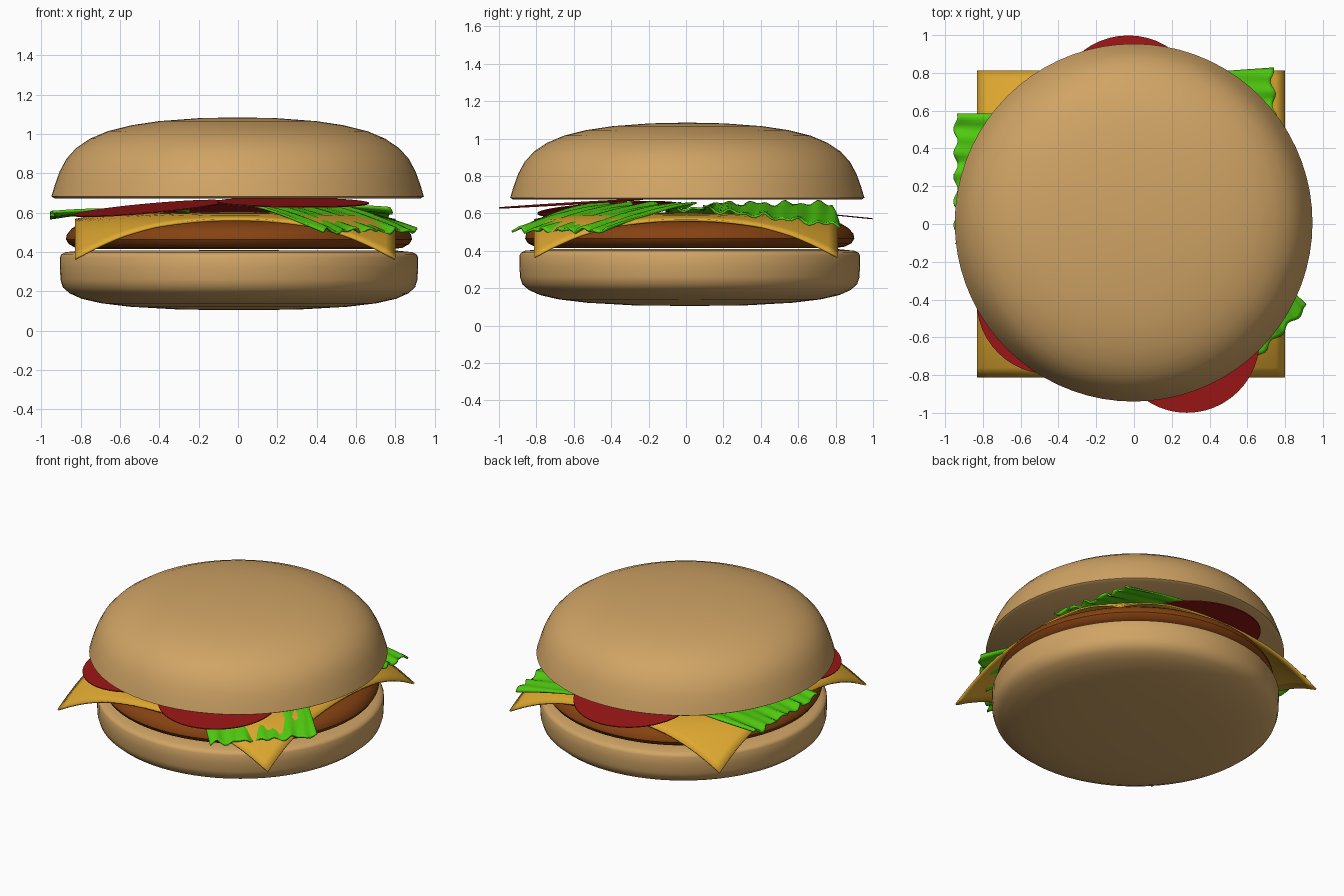
import bpy, math
from mathutils import Vector, Euler

if "Cube" in bpy.data.objects:
    bpy.data.objects.remove(bpy.data.objects["Cube"])

def material(name, rgb):
    m = bpy.data.materials.new(name)
    m.diffuse_color = (*rgb, 1)
    m.use_nodes = True
    m.node_tree.nodes["Principled BSDF"].inputs["Base Color"].default_value = m.diffuse_color
    return m

BUN = material("bun", (0.63, 0.37, 0.13))
MEAT = material("meat", (0.24, 0.055, 0.006))
CHEESE = material("cheese", (0.73, 0.39, 0.03))
TOMATO = material("tomato", (0.33, 0.008, 0.008))
LETTUCE = material("lettuce", (0.08, 0.6, 0.005))

def make(name, verts, faces, mat, angle=40):
    me = bpy.data.meshes.new(name)
    me.from_pydata(verts, [], faces)
    ob = bpy.data.objects.new(name, me)
    bpy.context.collection.objects.link(ob)
    me.materials.append(mat)
    bpy.ops.object.select_all(action='DESELECT')
    ob.select_set(True)
    bpy.context.view_layer.objects.active = ob
    bpy.ops.object.shade_smooth_by_angle(angle=math.radians(angle))
    return ob

def lathe(name, profile, centre, mat, n=72):
    """Turn a bottom-to-top (radius, z) profile; the end rings are capped."""
    verts = [(centre[0] + r * math.cos(2 * math.pi * i / n),
              centre[1] + r * math.sin(2 * math.pi * i / n), z)
             for r, z in profile for i in range(n)]
    faces = [(k * n + i, k * n + (i + 1) % n, (k + 1) * n + (i + 1) % n, (k + 1) * n + i)
             for k in range(len(profile) - 1) for i in range(n)]
    faces.append(tuple(reversed(range(n))))
    faces.append(tuple(range(len(verts) - n, len(verts))))
    return make(name, verts, faces, mat)

def lerp(table, t):
    """Linear lookup in a list of (key, value) pairs."""
    for (a, x), (b, y) in zip(table, table[1:]):
        if t <= b:
            return x + (y - x) * max(0, t - a) / (b - a)
    return table[-1][1]

def sheet(name, n, point, mat, thickness):
    """Square grid over u, v in -1..1, shaped by point(u, v) and thickened."""
    verts = [point(2 * i / n - 1, 2 * j / n - 1) for j in range(n + 1) for i in range(n + 1)]
    w = n + 1
    faces = [(j * w + i, j * w + i + 1, (j + 1) * w + i + 1, (j + 1) * w + i)
             for j in range(n) for i in range(n)]
    ob = make(name, verts, faces, mat)
    mod = ob.modifiers.new("thickness", 'SOLIDIFY')
    mod.thickness = thickness
    return ob

# Buns and patty
lathe("bottom_bun", [(0.02, 0.105), (0.3, 0.108), (0.55, 0.122), (0.7, 0.14), (0.8, 0.163),
                     (0.86, 0.19), (0.895, 0.22), (0.908, 0.26), (0.91, 0.32), (0.91, 0.375),
                     (0.902, 0.39), (0.88, 0.4), (0.8, 0.408), (0.02, 0.41)], (0.005, 0.02), BUN)
lathe("patty", [(0.02, 0.415), (0.78, 0.415), (0.83, 0.422), (0.865, 0.44), (0.88, 0.465),
                (0.875, 0.49), (0.85, 0.52), (0.81, 0.545), (0.74, 0.56), (0.02, 0.575)],
      (0.005, 0.02), MEAT)
lathe("top_bun", [(0.02, 0.675), (0.93, 0.673), (0.947, 0.683), (0.93, 0.74), (0.905, 0.81),
                  (0.87, 0.875), (0.82, 0.93), (0.75, 0.977), (0.66, 1.015), (0.54, 1.045),
                  (0.4, 1.066), (0.2, 1.081), (0.02, 1.085)], (-0.002, 0.007), BUN)

# Cheese slice draped over the patty
DRAPE = [(0, 0.605), (0.6, 0.598), (0.72, 0.588), (0.82, 0.568), (0.91, 0.533),
         (1.0, 0.482), (1.08, 0.425), (1.17, 0.355)]

def cheese_point(u, v):
    x, y = 0.815 * u, 0.812 * v
    return (x - 0.015, y, lerp(DRAPE, math.hypot(x, y)))

sheet("cheese_slice", 32, cheese_point, CHEESE, 0.012)

# Lettuce leaves: flat inside, drooping and rippled toward the outer edge
def leaf(name, centre, turn, z_in, z_out, slant, phase):
    c, s = math.cos(turn), math.sin(turn)

    def point(u, v):
        x, y = 0.345 * u, 0.345 * v
        edge = max(abs(u), abs(v)) ** 3
        ripple = 0.5 * math.sin(13 * v + phase) + 0.5 * math.sin(23 * v + 2 * u + phase)
        t = (u + 1) / 2
        z = z_in + (z_out - z_in) * t ** 1.6 - slant * t * (v + 1) / 2
        z += 0.018 * ripple * (0.25 + 0.75 * edge)
        x += 0.012 * math.sin(17 * v + phase) * edge
        return (centre[0] + c * x - s * y, centre[1] + s * x + c * y, z)

    sheet(name, 36, point, LETTUCE, 0.012)

leaf("lettuce_front_right", (0.43, -0.44), math.radians(-45), 0.65, 0.515, 0, 0.5)
leaf("lettuce_left", (-0.6, 0.24), math.radians(180), 0.63, 0.595, 0, 2)
leaf("lettuce_back_right", (0.41, 0.46), math.radians(4), 0.655, 0.625, 0.085, 4)

# Thin tomato slices, each tilted
def tomato(name, centre, radius, tilt_x, tilt_y, n=48):
    rot = Euler((tilt_x, tilt_y, 0)).to_matrix()
    ring = [(radius * math.cos(2 * math.pi * i / n), radius * math.sin(2 * math.pi * i / n))
            for i in range(n)]
    verts = [Vector(centre) + rot @ Vector((x, y, z)) for z in (-0.003, 0.003) for x, y in ring]
    faces = [(i, (i + 1) % n, n + (i + 1) % n, n + i) for i in range(n)]
    faces += [tuple(reversed(range(n))), tuple(range(n, 2 * n))]
    make(name, verts, faces, TOMATO)

tomato("tomato_front", (0.28, -0.615, 0.652), 0.385, 0.06, 0.01)
tomato("tomato_left", (-0.45, -0.41, 0.622), 0.385, 0.06, -0.09)
tomato("tomato_back", (-0.03, 0.61, 0.61), 0.39, -0.1, 0)
